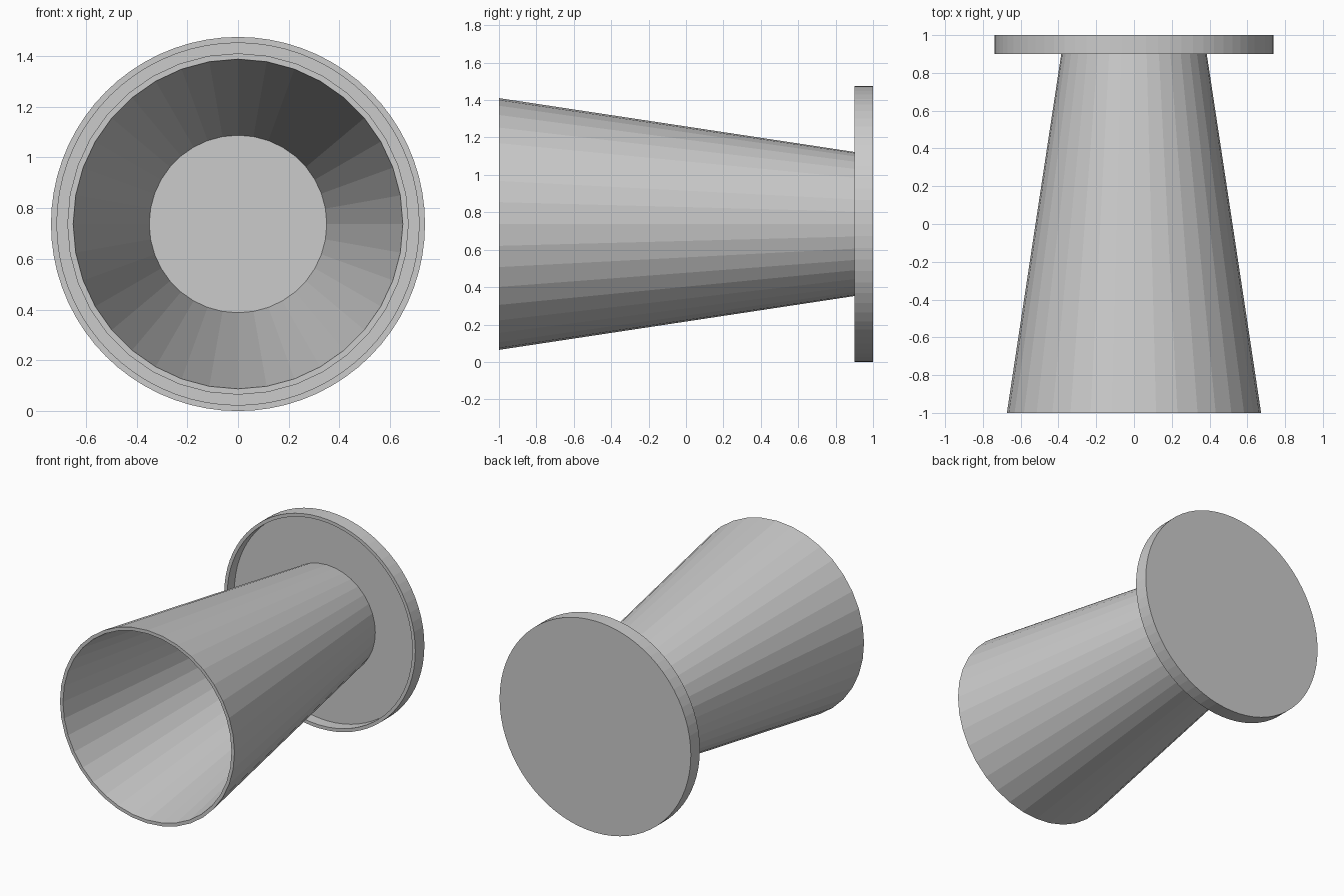
import bpy, bmesh
from math import sin, cos, tau

if "Cube" in bpy.data.objects:
    bpy.data.objects.remove(bpy.data.objects["Cube"])

CZ = 0.7375  # height of the horizontal axis


def lathe(name, profile, segs, closed=False):
    """Revolve (radius, y) points about the y axis; radius 0 makes a cap."""
    bm = bmesh.new()
    rings = []
    for r, y in profile:
        if r == 0:
            rings.append([bm.verts.new((0, y, CZ))] * segs)
        else:
            rings.append([bm.verts.new((r * cos(tau * i / segs), y, CZ + r * sin(tau * i / segs)))
                          for i in range(segs)])
    pairs = list(zip(rings, rings[1:]))
    if closed:
        pairs.append((rings[-1], rings[0]))
    for a, b in pairs:
        for i in range(segs):
            j = (i + 1) % segs
            bm.faces.new(list(dict.fromkeys((a[i], a[j], b[j], b[i]))))
    bmesh.ops.recalc_face_normals(bm, faces=bm.faces)
    me = bpy.data.meshes.new(name)
    bm.to_mesh(me)
    bm.free()
    ob = bpy.data.objects.new(name, me)
    bpy.context.collection.objects.link(ob)
    return ob


# Tapered tube wall, open at the front
lathe("tapered_tube", [(0.673, -1), (0.373, 0.98), (0.35, 0.98), (0.65, -1)], 36, closed=True)

# Shallow round dish closing the narrow end, with a thin raised rim
lathe("base_dish", [(0, 1), (CZ, 1), (CZ, 0.9), (0.714, 0.9), (0.714, 0.98), (0, 0.98)], 72)
